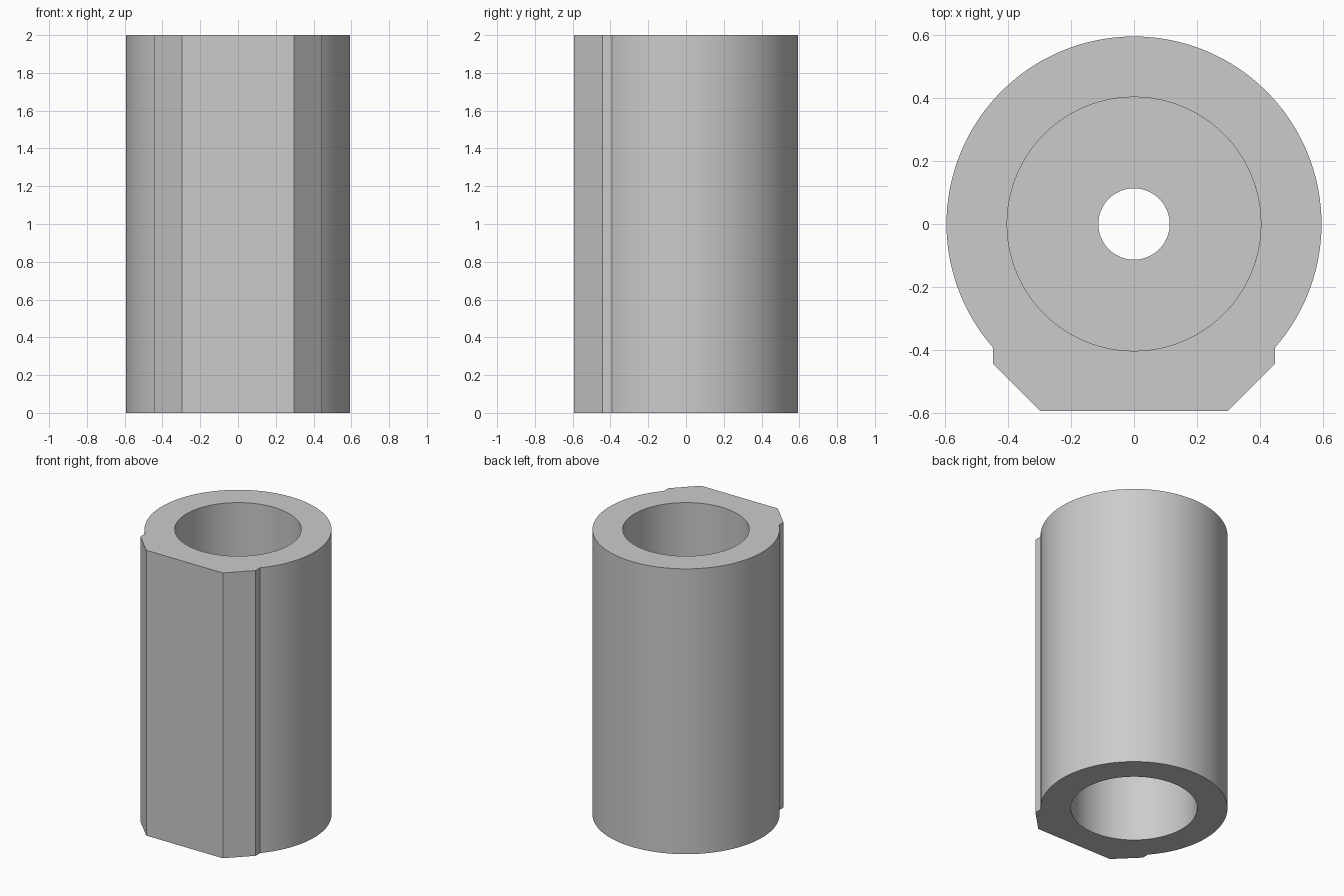
import bpy, bmesh, math

cube = bpy.data.objects.get("Cube")
if cube:
    bpy.data.objects.remove(cube, do_unlink=True)

HEIGHT, OUTER_R, BORE_R, HOLE_R = 2.0, 0.594, 0.402, 0.113
WEB_LOW, WEB_HIGH = 0.9, 1.1
SEGMENTS = 96

grey = bpy.data.materials.new("plain_grey")
grey.use_nodes = True
colour = (0.6, 0.6, 0.6, 1)
grey.diffuse_color = colour
grey.node_tree.nodes["Principled BSDF"].inputs["Base Color"].default_value = colour


def prism(name, outline, low, high):
    """Extrude a closed outline upward into a solid."""
    bm = bmesh.new()
    face = bm.faces.new([bm.verts.new((x, y, low)) for x, y in outline])
    top = bmesh.ops.extrude_face_region(bm, geom=[face])["geom"]
    verts = [v for v in top if isinstance(v, bmesh.types.BMVert)]
    bmesh.ops.translate(bm, verts=verts, vec=(0, 0, high - low))
    bmesh.ops.recalc_face_normals(bm, faces=bm.faces)
    mesh = bpy.data.meshes.new(name)
    bm.to_mesh(mesh)
    bm.free()
    mesh.materials.append(grey)
    obj = bpy.data.objects.new(name, mesh)
    bpy.context.collection.objects.link(obj)
    return obj


def arc(radius, start, end, count):
    angles = [start + (end - start) * i / count for i in range(count + 1)]
    return [(radius * math.cos(a), radius * math.sin(a)) for a in angles]


# Round body with a chamfered flat foot along the front
half_width = 0.446
start = -math.acos(half_width / OUTER_R)
foot = [(-half_width, -0.443), (-0.297, -0.592), (0.297, -0.592), (half_width, -0.443)]
body = prism("housing", arc(OUTER_R, start, math.pi - start, SEGMENTS) + foot, 0, HEIGHT)

# Wide bores from both ends, joined by a narrow hole through the web
cuts = [("lower_bore_cutter", BORE_R, -0.1, WEB_LOW),
        ("upper_bore_cutter", BORE_R, WEB_HIGH, HEIGHT + 0.1),
        ("through_hole_cutter", HOLE_R, -0.2, HEIGHT + 0.2)]
cutters = []
for name, radius, low, high in cuts:
    cutter = prism(name, arc(radius, 0, math.tau, SEGMENTS)[:-1], low, high)
    cutter.hide_render = True
    cutters.append(cutter)
    mod = body.modifiers.new(name, "BOOLEAN")
    mod.operation = "DIFFERENCE"
    mod.solver = "EXACT"
    mod.object = cutter

# Apply the cuts, then smooth the curved walls
bpy.ops.object.select_all(action="DESELECT")
body.select_set(True)
bpy.context.view_layer.objects.active = body
for mod in list(body.modifiers):
    bpy.ops.object.modifier_apply(modifier=mod.name)
for cutter in cutters:
    bpy.data.objects.remove(cutter, do_unlink=True)
bpy.ops.object.shade_smooth_by_angle(angle=math.radians(30))
